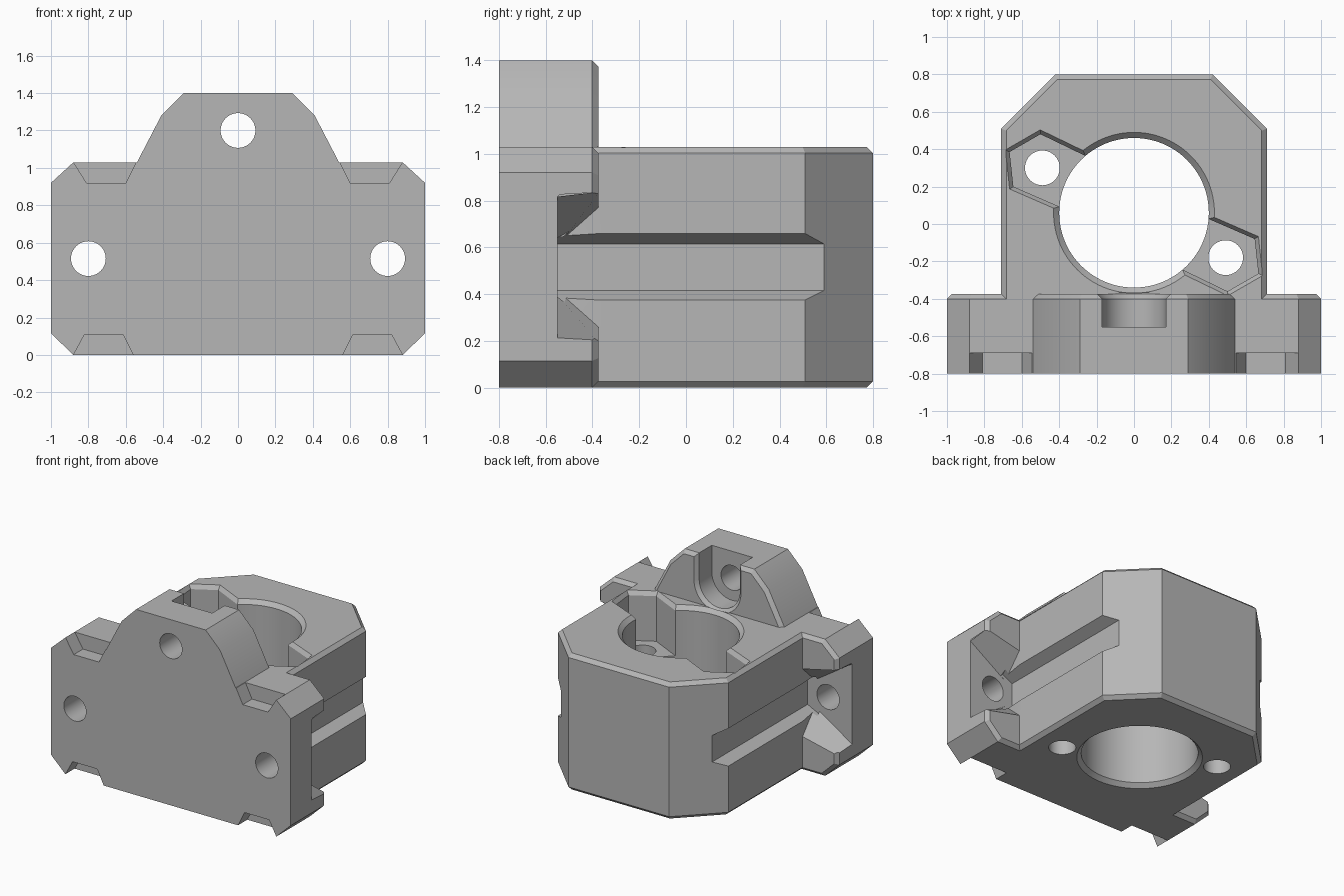
import bpy, bmesh
from math import sin, cos, pi

if "Cube" in bpy.data.objects:
    bpy.data.objects.remove(bpy.data.objects["Cube"])

grey = bpy.data.materials.new("plain grey")
grey.use_nodes = True
grey.diffuse_color = (0.47, 0.47, 0.47, 1)
grey.node_tree.nodes["Principled BSDF"].inputs["Base Color"].default_value = grey.diffuse_color


def loft(name, axis, rings):
    """Solid through rings of 2D points, each at a height along the axis."""
    bm = bmesh.new()
    loops = []
    for h, pts in rings:
        loops.append([bm.verts.new((a, b, h) if axis == "z" else (a, h, b)) for a, b in pts])
    n = len(loops[0])
    bm.faces.new(loops[0])
    bm.faces.new(loops[-1])
    for low, high in zip(loops, loops[1:]):
        for i in range(n):
            j = (i + 1) % n
            bm.faces.new((low[i], low[j], high[j], high[i]))
    return finish(name, bm)


def finish(name, bm):
    bmesh.ops.recalc_face_normals(bm, faces=bm.faces)
    mesh = bpy.data.meshes.new(name)
    bm.to_mesh(mesh)
    bm.free()
    mesh.materials.append(grey)
    obj = bpy.data.objects.new(name, mesh)
    bpy.context.collection.objects.link(obj)
    return obj


def chamfer(obj, size, on_edge):
    """Bevel the edges whose two ends both satisfy the rule."""
    bm = bmesh.new()
    bm.from_mesh(obj.data)
    edges = [e for e in bm.edges if all(on_edge(v.co) for v in e.verts)]
    bmesh.ops.bevel(bm, geom=edges, offset=size, segments=1, affect="EDGES")
    bm.to_mesh(obj.data)
    bm.free()


def circle(x, y, r, n=64):
    return [(x + r * cos(2 * pi * i / n), y + r * sin(2 * pi * i / n)) for i in range(n)]


def mirrored(half):
    return half + [(-x, y) for x, y in reversed(half)]


def scaled(pts, c, s):
    return [(c[0] + (x - c[0]) * s, c[1] + (y - c[1]) * s) for x, y in pts]


def slot(r, z, top):
    """U shape, round below and open above."""
    arc = [(r * cos(pi + pi * i / 24), z + r * sin(pi + pi * i / 24)) for i in range(25)]
    return [(-r, top)] + arc + [(r, top)]


# Mounting plate with raised centre tab
outline = mirrored([(0.88, 0), (1, 0.115), (1, 0.92), (0.88, 1.03), (0.54, 1.03), (0.41, 1.28), (0.29, 1.4)])
block = loft("mount_block", "y", [(-0.8, outline), (-0.375, outline)])
chamfer(block, 0.026, lambda v: v.y > -0.4)

# Main housing with chamfered back corners
plan = mirrored([(0.71, -0.6), (0.71, 0.51), (0.42, 0.8)])
housing = loft("housing", "z", [(0, plan), (1.03, plan)])
chamfer(housing, 0.027, lambda v: v.z < 0.01)
chamfer(housing, 0.027, lambda v: v.z > 1.02)

cutters = []


def cut(name, axis, *rings):
    cutters.append(loft(name, axis, rings))


# Central bore, flared at both mouths
mid = (0, 0.06)
bore, mouth = circle(*mid, 0.4, 96), circle(*mid, 0.43, 96)
cut("bore", "z", (-0.01, mouth), (0, mouth), (0.03, bore), (1.0, bore), (1.03, mouth), (1.034, mouth))

# Two nut pockets opposite each other, each with a through hole
pocket = [(-0.2, 0.335), (-0.5, 0.48), (-0.665, 0.385), (-0.645, 0.2), (-0.3, 0.05)]
for turn in (1, -1):
    p = [(turn * x, mid[1] + turn * (y - mid[1])) for x, y in pocket]
    c = (-0.49 * turn, mid[1] + 0.24 * turn)
    wide = scaled(p, c, 1.13)
    cut("nut_pocket", "z", (0.66, p), (1.0, p), (1.03, wide), (1.034, wide))
    hole = circle(*c, 0.093, 40)
    cut("bolt_hole", "z", (-0.1, hole), (0.8, hole))

# Tab: screw hole and open counterbore
hole = circle(0, 1.2, 0.093, 40)
cut("tab_hole", "y", (-0.9, hole), (-0.5, hole))
u, v = slot(0.17, 1.2, 1.5), slot(0.197, 1.2, 1.5)
cut("tab_counterbore", "y", (-0.55, u), (-0.4, u), (-0.374, v), (-0.368, v))

for side in (1, -1):
    def flip(pts):
        return [(side * x, z) for x, z in pts]

    # Ear: screw hole and flared counterbore
    hole = circle(side * 0.8, 0.515, 0.093, 40)
    cut("ear_hole", "y", (-0.9, hole), (-0.5, hole))
    deep = flip([(0.69, 0.415), (1.02, 0.2), (1.02, 0.83), (0.69, 0.615)])
    open_end = flip([(0.71, 0.26), (1.02, 0.19), (1.02, 0.84), (0.71, 0.77)])
    cut("ear_counterbore", "y", (-0.55, deep), (-0.375, open_end), (-0.36, open_end))

    # Long side groove leading to the ear
    groove = flip([(0.63, 0.415), (0.73, 0.365), (0.73, 0.67), (0.63, 0.615)])
    cut("side_groove", "y", (-0.549, groove), (0.75, groove))

    # Shallow notches along the front edges of the ears
    upper = flip([(0.54, 1.04), (0.6, 0.92), (0.81, 0.92), (0.885, 1.04)])
    lower = flip([(0.555, -0.01), (0.615, 0.11), (0.82, 0.11), (0.885, -0.01)])
    for notch in (upper, lower):
        cut("edge_notch", "y", (-0.9, notch), (-0.69, notch))

# Join the housing, carve every cutter, keep the finished mesh
for part in [housing] + cutters:
    mod = block.modifiers.new(part.name, "BOOLEAN")
    mod.object = part
    mod.solver = "EXACT"
    mod.operation = "UNION" if part is housing else "DIFFERENCE"
    part.hide_render = True
bpy.context.view_layer.update()
graph = bpy.context.evaluated_depsgraph_get()
result = bpy.data.meshes.new_from_object(block.evaluated_get(graph))
block.modifiers.clear()
block.data = result
for part in [housing] + cutters:
    bpy.data.objects.remove(part)

bpy.ops.object.select_all(action="DESELECT")
block.select_set(True)
bpy.context.view_layer.objects.active = block
bpy.ops.object.shade_smooth_by_angle(angle=pi / 9)
